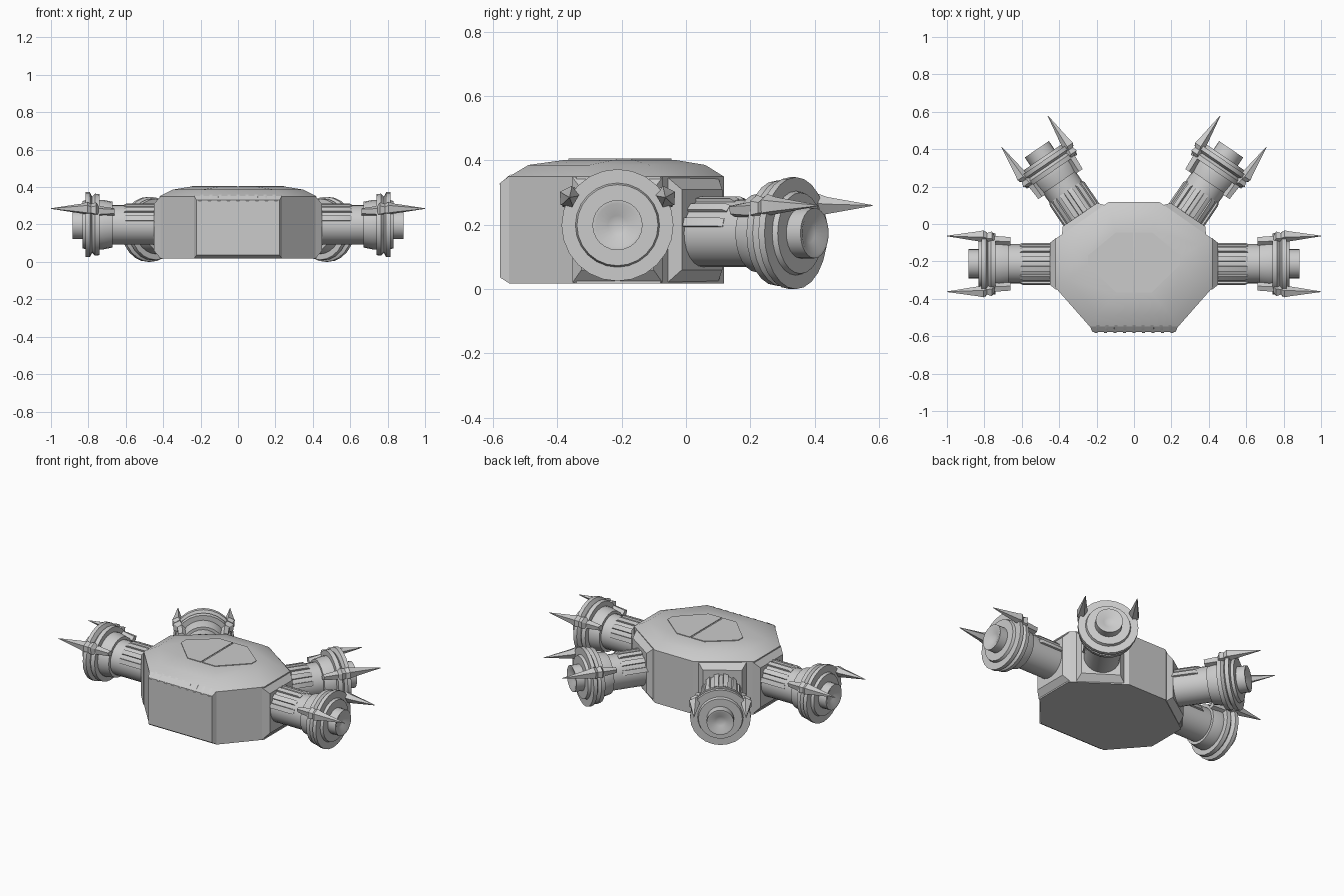
import bpy, bmesh
from math import sin, cos, pi, radians
from mathutils import Vector

if "Cube" in bpy.data.objects:
    bpy.data.objects.remove(bpy.data.objects["Cube"])


def finish(name, bm, angle=32):
    bmesh.ops.recalc_face_normals(bm, faces=bm.faces)
    me = bpy.data.meshes.new(name)
    bm.to_mesh(me)
    bm.free()
    me.polygons.foreach_set("use_smooth", [True] * len(me.polygons))
    me.set_sharp_from_angle(angle=radians(angle))
    return me


def add(name, me, loc=(0, 0, 0), rot=0):
    ob = bpy.data.objects.new(name, me)
    ob.location = loc
    ob.rotation_euler = (0, 0, rot)
    bpy.context.collection.objects.link(ob)
    return ob


def loft(bm, rings):
    """Skin a stack of equal-sized point rings and cap both ends."""
    vs = [[bm.verts.new(p) for p in r] for r in rings]
    n = len(vs[0])
    for a, b in zip(vs, vs[1:]):
        for i in range(n):
            bm.faces.new((a[i], a[(i + 1) % n], b[(i + 1) % n], b[i]))
    bm.faces.new(vs[0][::-1])
    bm.faces.new(vs[-1])


def mirrored(half, z):
    """Closed outline from its right half, listed front to back."""
    return [(x, y, z) for x, y in half] + [(-x, y, z) for x, y in reversed(half)]


# Body: eight-sided hull with a shallow domed roof
wall = [(.235, -.55), (.42, -.34), (.42, -.08), (.135, .118)]
mid = [(.195, -.49), (.35, -.30), (.35, -.115), (.125, .06)]
roof = [(.10, -.375), (.255, -.22), (.255, -.165), (.10, -.035)]
bm = bmesh.new()
loft(bm, [mirrored(wall, .017), mirrored(wall, .35), mirrored(mid, .386), mirrored(roof, .402)])
add("body", finish("body", bm))

# Roof hatch: two leaves separated by a thin seam
for s, side in ((1, "right"), (-1, "left")):
    leaf = [(.005, -.365), (.097, -.365), (.247, -.216), (.247, -.169), (.097, -.045), (.005, -.045)]
    bm = bmesh.new()
    loft(bm, [[(s * x, y, z) for x, y in leaf] for z in (.398, .406)])
    add("hatch_" + side, finish("hatch", bm))

# Front plate with bevelled rim
bm = bmesh.new()
loft(bm, [[(-w, y, a), (w, y, a), (w, y, b), (-w, y, b)]
          for w, y, a, b in ((.235, -.548, .017, .353), (.222, -.578, .036, .33))])
add("front_plate", finish("front_plate", bm))

# Vent teeth along the top front edge, fanned outward
bm = bmesh.new()
for i in range(-4, 5):
    x, lean = i * .048, i * .003
    loft(bm, [[(x + d - .008, y, z), (x + d + .008, y, z), (x + d + .008, y + .012, z + .008),
               (x + d - .008, y + .012, z + .008)]
              for d, y, z in ((lean, -.582, .325), (0, -.553, .351))])
add("front_vent", finish("front_vent", bm))

# Barrel: turned profile (distance along arm, radius)
profile = [(-.03, .105), (.25, .105), (.25, .122), (.30, .132), (.32, .132), (.32, .163), (.345, .166),
           (.36, .15), (.372, .174), (.395, .174), (.395, .131), (.412, .126), (.412, .078),
           (.465, .078), (.465, .068), (.445, .03), (.442, .008)]
bm = bmesh.new()
N = 24
loft(bm, [[(a, r * cos(2 * pi * k / N), r * sin(2 * pi * k / N)) for k in range(N)] for a, r in profile])
barrel = finish("arm_barrel", bm)

# Ribs on the upper half of the barrel near the body
bm = bmesh.new()
for deg in (18, 47, 76, 104, 133, 162):
    t = radians(deg)
    out, tan = Vector((0, cos(t), sin(t))), Vector((0, -sin(t), cos(t)))
    loft(bm, [[Vector((a, 0, 0)) + out * r + tan * w
               for r, w in ((.09, -.014), (.09, .014), (hi, .014), (hi, -.014))]
              for a, hi in ((.02, .114), (.175, .114), (.19, .106))])
ribs = finish("arm_ribs", bm)

# Spikes: ridged clamps that taper forward to a point, 30 degrees above level
bm = bmesh.new()
sections = [(.24, .12, .165, .016), (.325, .13, .172, .026), (.34, .14, .20, .036), (.365, .15, .19, .028),
            (.385, .15, .207, .034), (.415, .15, .20, .026), (.58, .171, .174, .0015)]
for deg in (30, 150):
    t = radians(deg)
    out, tan = Vector((0, cos(t), sin(t))), Vector((0, -sin(t), cos(t)))
    loft(bm, [[Vector((a, 0, 0)) + out * r + tan * w
               for r, w in ((lo, -hw * .7), (lo, hw * .7), (lo * .4 + hi * .6, hw), (hi, 0),
                            (lo * .4 + hi * .6, -hw))]
              for a, lo, hi, hw in sections])
spikes = finish("arm_spikes", bm, 20)

# Mounting pad: frustum from hull wall out to the arm root
bm = bmesh.new()
loft(bm, [[(x, -w, a), (x, w, a), (x, w, b), (x, -w, b)]
          for x, w, a, b in ((-.005, .14, .02, .348), (.03, .112, .06, .31))])
pad = finish("arm_pad", bm)

# Four arms: two level with the sides, two angled backwards
tilt = radians(55.8)
for s, side in ((1, "right"), (-1, "left")):
    for row, loc, ang, pad_xy in (("side", (.42, -.213, .199), 0, (.42, -.213)),
                                  ("back", (.258, .015, .174), tilt, (.272, .025))):
        rot = ang if s > 0 else pi - ang
        for part, me in (("barrel", barrel), ("ribs", ribs), ("spikes", spikes)):
            add(f"{row}_{part}_{side}", me, (s * loc[0], loc[1], loc[2]), rot)
        add(f"{row}_pad_{side}", pad, (s * pad_xy[0], pad_xy[1], 0), rot)
